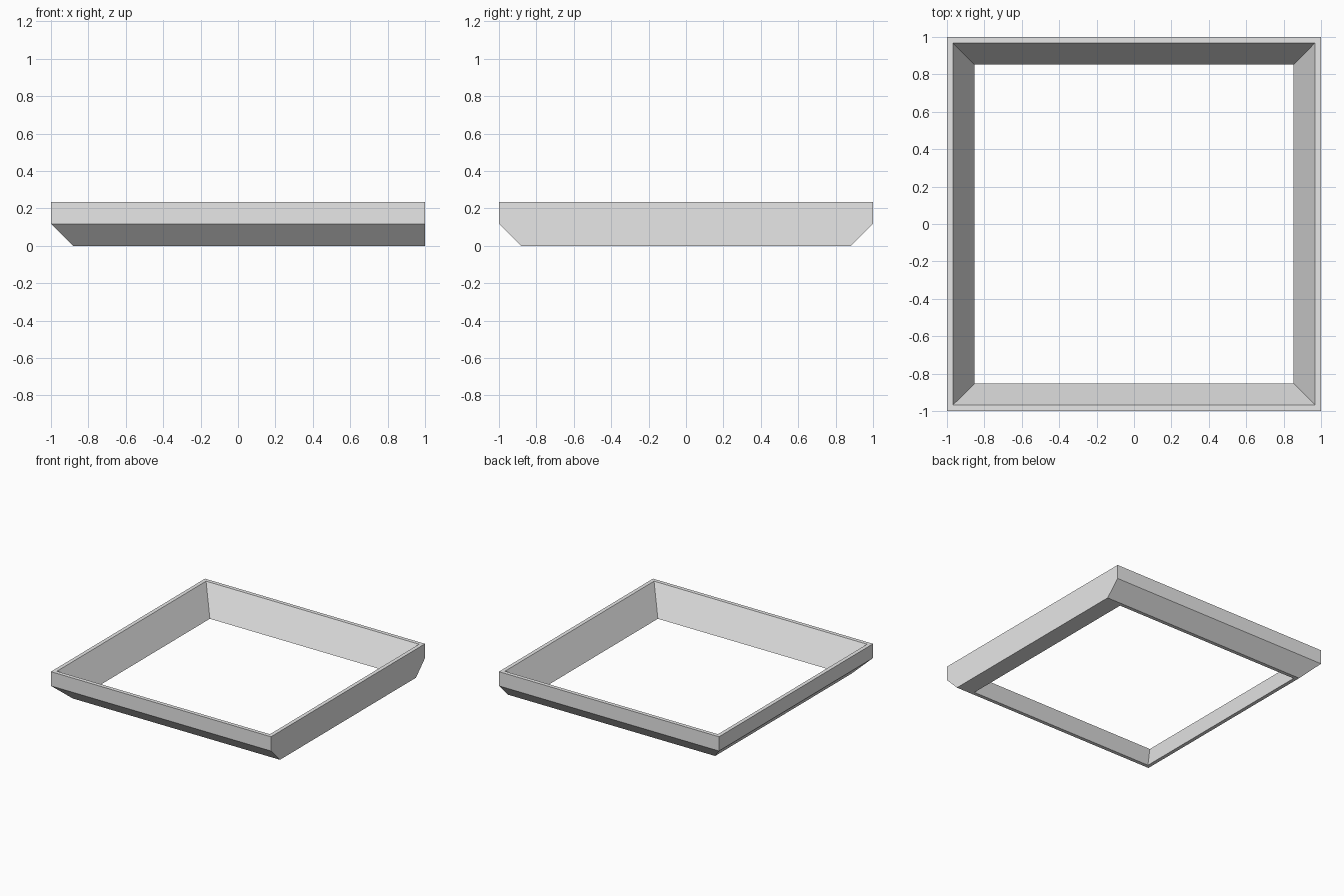
import bpy
import bmesh

cube = bpy.data.objects.get("Cube")
if cube:
    bpy.data.objects.remove(cube, do_unlink=True)

HEIGHT = 0.234
CHAMFER = 0.117
TOP_HOLE = 0.968
BOTTOM_HOLE = 0.853

# Plain grey finish
grey = bpy.data.materials.new("light grey")
grey.use_nodes = True
colour = (0.8, 0.8, 0.8, 1)
grey.diffuse_color = colour
grey.node_tree.nodes["Principled BSDF"].inputs["Base Color"].default_value = colour

bm = bmesh.new()


def ring(left, right, side, z):
    """Rectangular loop, running from x = left to right and y = -side to side."""
    corners = [(left, -side), (right, -side), (right, side), (left, side)]
    return [bm.verts.new((x, y, z)) for x, y in corners]


# Outer wall is undercut on three sides; the +x side drops straight down
foot = 1 - CHAMFER
loops = [
    ring(-1, 1, 1, HEIGHT),
    ring(-1, 1, 1, CHAMFER),
    ring(-foot, 1, foot, 0),
    ring(-BOTTOM_HOLE, BOTTOM_HOLE, BOTTOM_HOLE, 0),
    ring(-TOP_HOLE, TOP_HOLE, TOP_HOLE, HEIGHT),
]

# Bridge the loops into a closed, mitred frame
for a, b in zip(loops, loops[1:] + loops[:1]):
    for i in range(4):
        j = (i + 1) % 4
        bm.faces.new((a[i], b[i], b[j], a[j]))
bmesh.ops.recalc_face_normals(bm, faces=bm.faces)

mesh = bpy.data.meshes.new("square_frame")
bm.to_mesh(mesh)
bm.free()
mesh.materials.append(grey)
frame = bpy.data.objects.new("square_frame", mesh)
bpy.context.collection.objects.link(frame)
